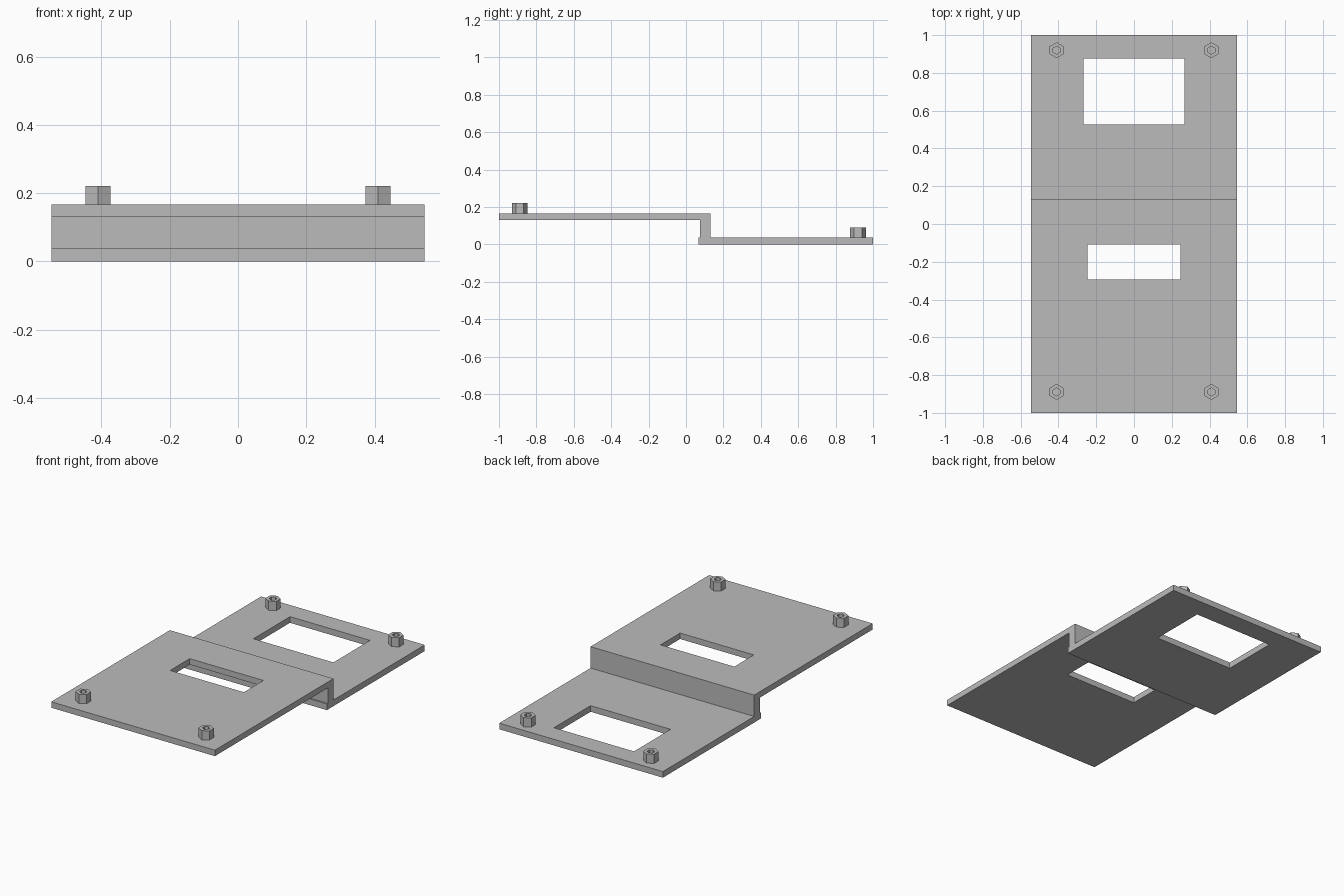
import bpy
import bmesh
from math import pi, sin, cos

cube = bpy.data.objects.get("Cube")
if cube:
    bpy.data.objects.remove(cube, do_unlink=True)

grey = bpy.data.materials.new("plain grey")
grey.use_nodes = True
GREY = (0.5, 0.5, 0.5, 1)
grey.diffuse_color = GREY
grey.node_tree.nodes["Principled BSDF"].inputs["Base Color"].default_value = GREY

HALF_WIDTH = 0.546
LOW_TOP, HIGH_BASE, HIGH_TOP = 0.037, 0.13, 0.166


def finish(name, bm):
    """Turn a bmesh into a flat-shaded grey object."""
    bmesh.ops.recalc_face_normals(bm, faces=bm.faces)
    mesh = bpy.data.meshes.new(name)
    bm.to_mesh(mesh)
    bm.free()
    mesh.materials.append(grey)
    obj = bpy.data.objects.new(name, mesh)
    bpy.context.collection.objects.link(obj)
    return obj


def prism(name, profile, half_width):
    """Extrude a (y, z) outline across x."""
    bm = bmesh.new()
    face = bm.faces.new([bm.verts.new((-half_width, y, z)) for y, z in profile])
    out = bmesh.ops.extrude_face_region(bm, geom=[face])["geom"]
    moved = [v for v in out if isinstance(v, bmesh.types.BMVert)]
    bmesh.ops.translate(bm, verts=moved, vec=(2 * half_width, 0, 0))
    return finish(name, bm)


def cut_window(obj, name, half_width, y0, y1):
    """Cut a rectangular opening right through the plate."""
    cutter = prism(name, [(y0, -1), (y1, -1), (y1, 1), (y0, 1)], half_width)
    cutter.hide_render = True
    mod = obj.modifiers.new(name, "BOOLEAN")
    mod.operation, mod.solver, mod.object = "DIFFERENCE", "EXACT", cutter
    bpy.context.view_layer.objects.active = obj
    bpy.ops.object.modifier_apply(modifier=name)
    bpy.data.objects.remove(cutter, do_unlink=True)


def standoff(name, x, y, z, height=0.055, outer=0.042, inner=0.021):
    """Hollow hexagonal post with corners facing front and back."""
    bm = bmesh.new()

    def ring(radius, level):
        return [bm.verts.new((x + radius * cos(pi / 2 + i * pi / 3),
                              y + radius * sin(pi / 2 + i * pi / 3), level))
                for i in range(6)]

    rings = [ring(outer, z), ring(outer, z + height),
             ring(inner, z + height), ring(inner, z)]
    for a, b in zip(rings, rings[1:] + rings[:1]):
        for i in range(6):
            j = (i + 1) % 6
            bm.faces.new((a[i], a[j], b[j], b[i]))
    finish(name, bm)


# Stepped plate: raised front deck, riser and low rear deck
plate = prism("stepped_plate", [
    (-1, HIGH_BASE), (0.076, HIGH_BASE), (0.076, LOW_TOP), (0.067, LOW_TOP),
    (0.067, 0), (1, 0), (1, LOW_TOP), (0.13, LOW_TOP),
    (0.13, HIGH_TOP), (-1, HIGH_TOP)], HALF_WIDTH)
cut_window(plate, "rear_window", 0.267, 0.528, 0.877)
cut_window(plate, "front_window", 0.246, -0.295, -0.109)

# Four mounting posts
for side, x in (("left", 0.41), ("right", -0.41)):
    standoff("front_" + side + "_standoff", x, -0.889, HIGH_TOP)
    standoff("rear_" + side + "_standoff", x, 0.92, LOW_TOP)
